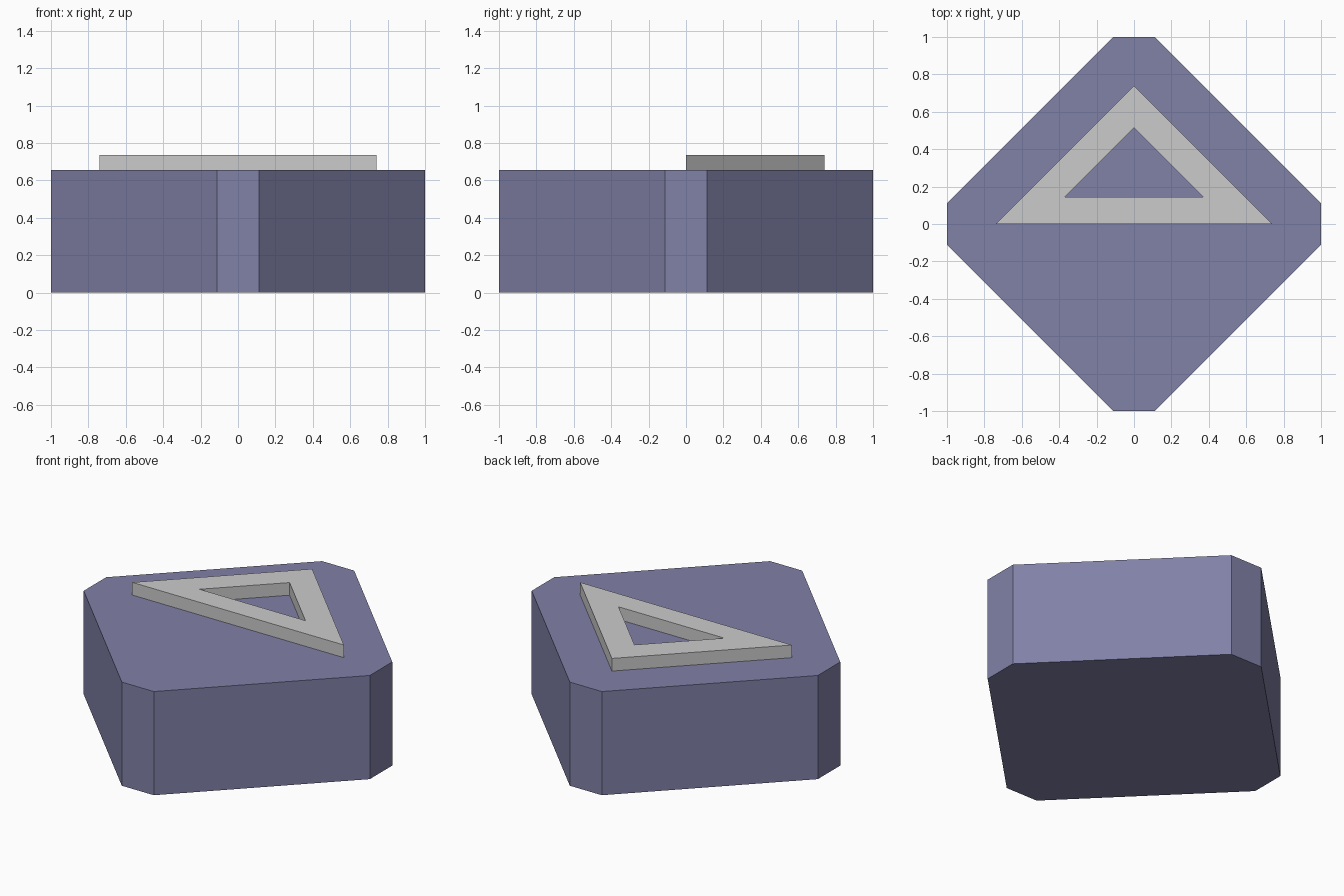
import bpy, bmesh

if "Cube" in bpy.data.objects:
    bpy.data.objects.remove(bpy.data.objects["Cube"])


def make_object(name, bm, color=None):
    bmesh.ops.recalc_face_normals(bm, faces=bm.faces)
    mesh = bpy.data.meshes.new(name)
    bm.to_mesh(mesh)
    bm.free()
    obj = bpy.data.objects.new(name, mesh)
    bpy.context.collection.objects.link(obj)
    if color:
        mat = bpy.data.materials.new(name + "_colour")
        mat.diffuse_color = color
        mat.use_nodes = True
        mat.node_tree.nodes["Principled BSDF"].inputs["Base Color"].default_value = mat.diffuse_color
        mesh.materials.append(mat)
    return obj


def ring(bm, points, z):
    return [bm.verts.new((x, y, z)) for x, y in points]


def bridge(bm, a, b):
    n = len(a)
    for i in range(n):
        j = (i + 1) % n
        bm.faces.new((a[i], a[j], b[j], b[i]))


BLOCK_TOP = 0.655
FRAME_TOP = 0.735

# Diamond block with cut-off corners
C = 0.112
outline = [(1, -C), (1, C), (C, 1), (-C, 1), (-1, C), (-1, -C), (-C, -1), (C, -1)]
bm = bmesh.new()
low, high = ring(bm, outline, 0), ring(bm, outline, BLOCK_TOP)
bridge(bm, low, high)
bm.faces.new(low[::-1])
bm.faces.new(high)
make_object("block", bm, (0.22, 0.22, 0.39, 1))

# Raised triangular frame: the opening is the outline at half scale
outer = [(-0.74, 0), (0.74, 0), (0, 0.74)]
inner = [(x * 0.5, y * 0.5 + 0.145) for x, y in outer]
bm = bmesh.new()
loops = [ring(bm, pts, z) for pts, z in (
    (outer, BLOCK_TOP), (outer, FRAME_TOP), (inner, FRAME_TOP), (inner, BLOCK_TOP))]
for i in range(4):
    bridge(bm, loops[i], loops[(i + 1) % 4])
make_object("triangle_frame", bm)
